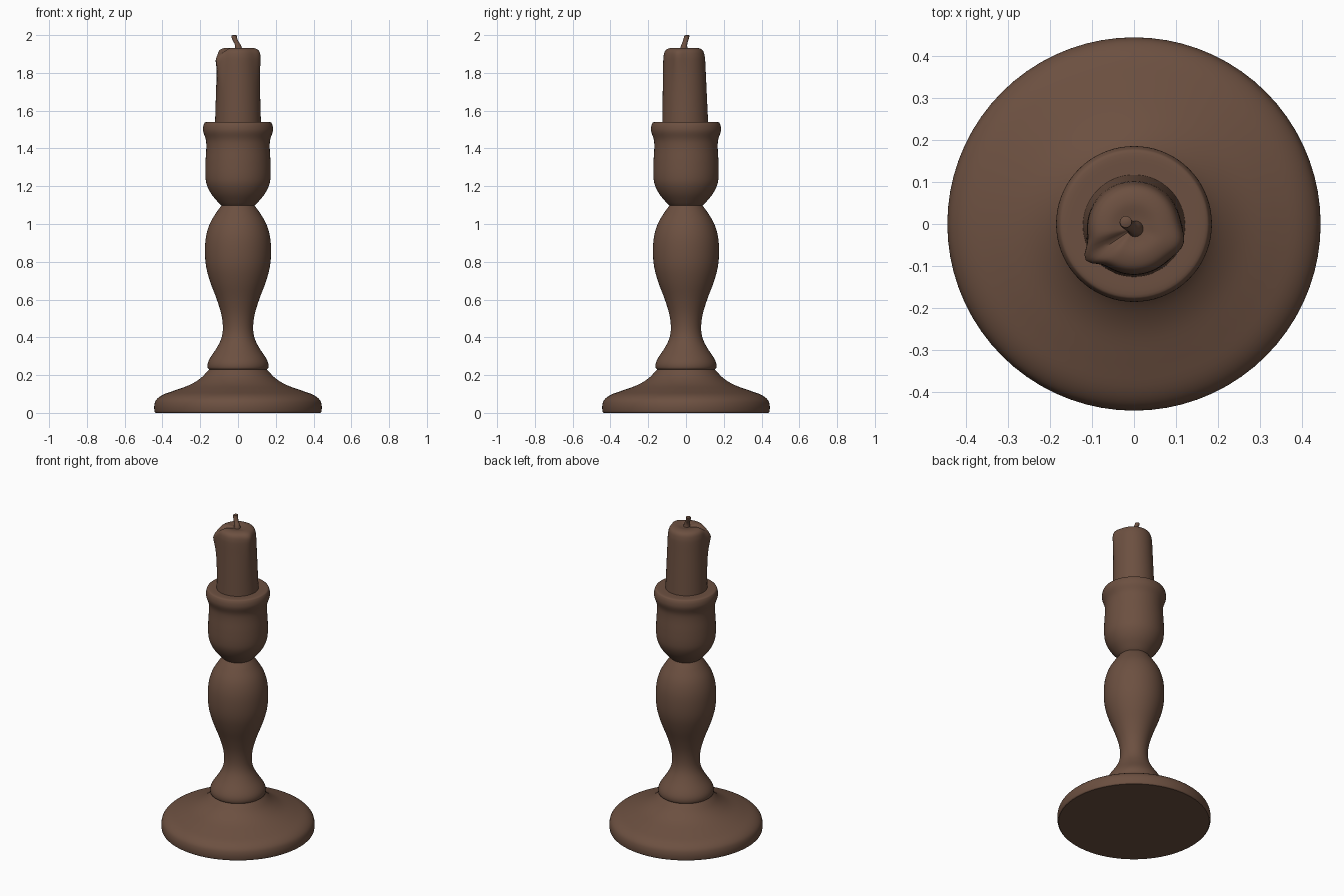
import bpy, bmesh, math
from mathutils import Vector

if "Cube" in bpy.data.objects:
    bpy.data.objects.remove(bpy.data.objects["Cube"])

brown = bpy.data.materials.new("dark_brown")
brown.diffuse_color = (0.15, 0.08, 0.052, 1)
brown.use_nodes = True
brown.node_tree.nodes["Principled BSDF"].inputs["Base Color"].default_value = brown.diffuse_color


def smooth_curve(pts, steps=4):
    """Catmull-Rom interpolation through the given points."""
    p = [Vector(q) for q in pts]
    p = [2 * p[0] - p[1]] + p + [2 * p[-1] - p[-2]]
    out = []
    for i in range(1, len(p) - 2):
        a, b, c, d = p[i - 1:i + 3]
        for s in range(steps):
            t = s / steps
            out.append(0.5 * (2 * b + (c - a) * t + (2 * a - 5 * b + 4 * c - d) * t * t
                              + (3 * b - a - 3 * c + d) * t ** 3))
    return out + [p[-2]]


def skin(name, rings):
    """Join rings of points into a closed, smooth-shaded surface."""
    bm = bmesh.new()
    loops = [[bm.verts.new(co) for co in ring] for ring in rings]
    n = len(loops[0])
    for lo, hi in zip(loops, loops[1:]):
        for i in range(n):
            j = (i + 1) % n
            bm.faces.new((lo[i], lo[j], hi[j], hi[i]))
    bm.faces.new(loops[0][::-1])
    bm.faces.new(loops[-1])
    bmesh.ops.recalc_face_normals(bm, faces=bm.faces)
    me = bpy.data.meshes.new(name)
    bm.to_mesh(me)
    bm.free()
    me.materials.append(brown)
    ob = bpy.data.objects.new(name, me)
    bpy.context.collection.objects.link(ob)
    bpy.ops.object.select_all(action='DESELECT')
    ob.select_set(True)
    bpy.context.view_layer.objects.active = ob
    bpy.ops.object.shade_smooth_by_angle(angle=math.radians(40))
    return ob


def turned(name, profile, sides=72):
    rings = [[(r * math.cos(a), r * math.sin(a), z)
              for a in (math.tau * i / sides for i in range(sides))]
             for r, z in smooth_curve(profile)]
    return skin(name, rings)


# Wide domed foot
turned("foot", [(0.436, 0), (0.442, 0.008), (0.443, 0.04), (0.432, 0.07), (0.398, 0.096),
                (0.335, 0.119), (0.256, 0.148), (0.2, 0.182), (0.162, 0.22), (0.152, 0.232)])

# Collar, narrow neck and bulb-shaped stem
turned("stem", [(0.15, 0.228), (0.16, 0.238), (0.16, 0.262), (0.147, 0.292), (0.112, 0.345),
                (0.088, 0.395), (0.08, 0.45), (0.088, 0.52), (0.112, 0.6), (0.146, 0.69),
                (0.168, 0.77), (0.175, 0.85), (0.17, 0.93), (0.15, 1.0), (0.115, 1.06),
                (0.086, 1.1)])

# Candle cup with flared rim
turned("cup", [(0.084, 1.095), (0.105, 1.115), (0.142, 1.16), (0.166, 1.21), (0.173, 1.26),
               (0.172, 1.33), (0.168, 1.4), (0.17, 1.445), (0.183, 1.485), (0.185, 1.508),
               (0.18, 1.53), (0.168, 1.54), (0.12, 1.541)])


# Candle: slightly tapered, with two wax bulges at the melted top
def bump(a, centre, width):
    d = (a - centre + math.pi) % math.tau - math.pi
    return math.exp(-(d / width) ** 2)


def candle_ring(scale, z, sides=64):
    t = min(max((z - 1.52) / 0.38, 0), 1)
    ring = []
    for i in range(sides):
        a = math.tau * i / sides
        left, right = bump(a, math.radians(213), 0.22), bump(a, math.radians(-18), 0.3)
        r = 0.122 - 0.012 * t + t ** 3 * (0.032 * left + 0.016 * right)
        drop = 0.035 * left * t ** 3 * scale
        ring.append((scale * r * math.cos(a), scale * r * math.sin(a) - 0.004 - 0.006 * t, z - drop))
    return ring


skin("candle", [candle_ring(s, z) for s, z in smooth_curve(
    [(1, 1.52), (1, 1.62), (1, 1.72), (1, 1.8), (1, 1.86), (0.985, 1.89), (0.93, 1.913),
     (0.8, 1.927), (0.55, 1.933), (0.25, 1.928), (0.04, 1.926)])])

# Bent wick
path = smooth_curve([(0.004, -0.012, 1.915), (0.0, -0.01, 1.945), (-0.012, -0.003, 1.968),
                     (-0.02, 0.003, 1.988), (-0.019, 0.006, 2.0)])
wick = []
for k, c in enumerate(path):
    r = 0.021 - 0.007 * min(k / 6, 1) if k < len(path) - 1 else 0.007
    wick.append([(c.x + r * math.cos(math.tau * i / 16), c.y + r * math.sin(math.tau * i / 16), c.z)
                 for i in range(16)])
skin("wick", wick)
